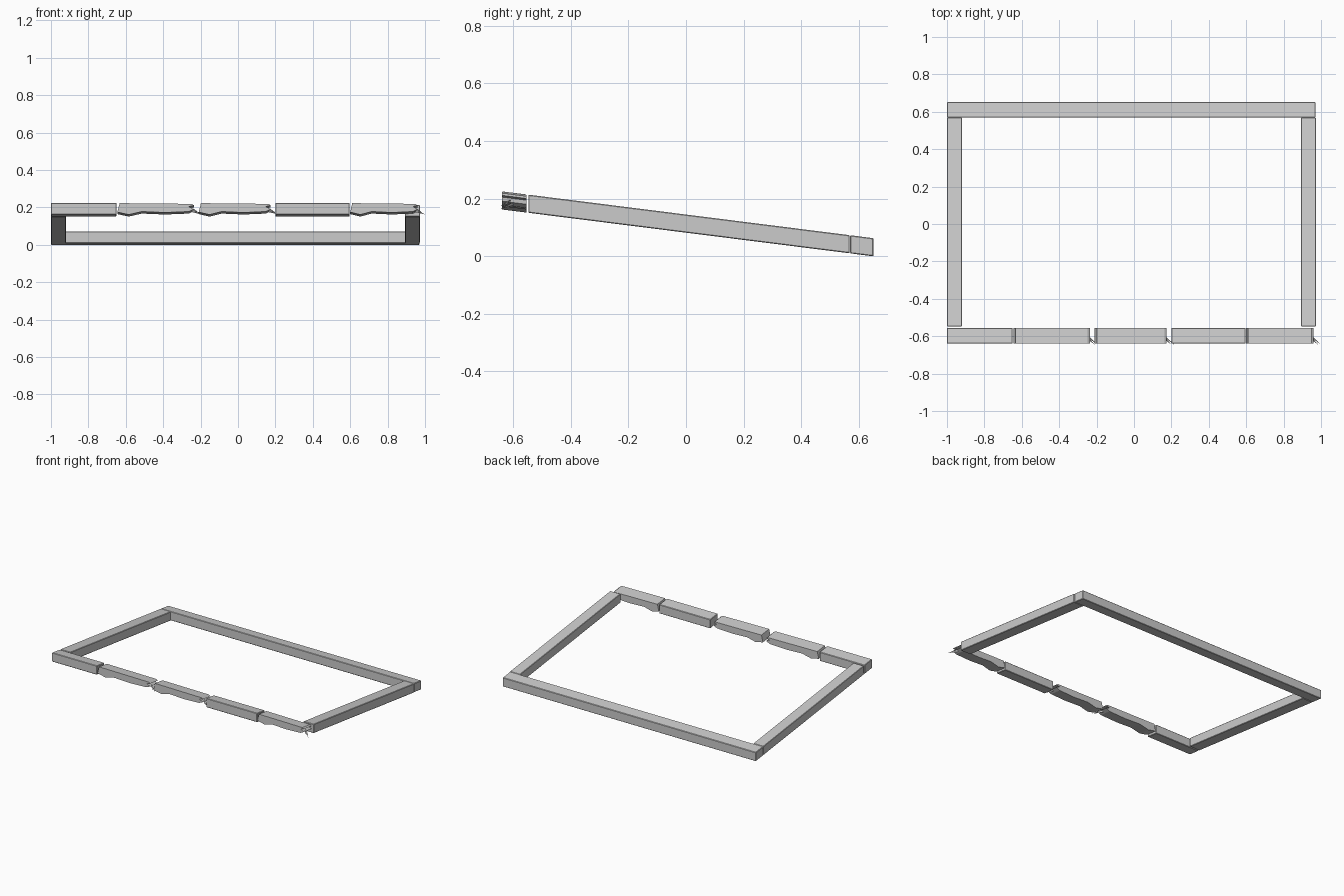
import bpy
import bmesh

cube = bpy.data.objects.get("Cube")
if cube:
    bpy.data.objects.remove(cube, do_unlink=True)

grey = bpy.data.materials.new("plain_grey")
grey.use_nodes = True
colour = (0.6, 0.6, 0.6, 1)
grey.diffuse_color = colour
grey.node_tree.nodes["Principled BSDF"].inputs["Base Color"].default_value = colour

THICK = 0.063
FRONT = -0.64
BACK = -0.555


def top_height(y):
    """Height of the sloping top surface at depth y."""
    return 0.225 - 0.126 * (y - FRONT)


def finish(name, bm):
    bmesh.ops.recalc_face_normals(bm, faces=bm.faces)
    mesh = bpy.data.meshes.new(name)
    bm.to_mesh(mesh)
    bm.free()
    mesh.materials.append(grey)
    obj = bpy.data.objects.new(name, mesh)
    bpy.context.collection.objects.link(obj)
    return obj


def sloped_prism(name, outline, y0, y1):
    """Extrude an (x, depth below top) outline along the slope."""
    bm = bmesh.new()
    near = [bm.verts.new((x, y0, top_height(y0) + d)) for x, d in outline]
    far = [bm.verts.new((x, y1, top_height(y1) + d)) for x, d in outline]
    bm.faces.new(near)
    bm.faces.new(far)
    n = len(outline)
    for i in range(n):
        j = (i + 1) % n
        bm.faces.new((near[i], near[j], far[j], far[i]))
    return finish(name, bm)


def beam(name, x0, x1, y0, y1):
    outline = [(x0, 0), (x1, 0), (x1, -THICK), (x0, -THICK)]
    obj = sloped_prism(name, outline, y0, y1)
    bevel = obj.modifiers.new("worn_edges", "BEVEL")
    bevel.width = 0.003
    bevel.segments = 1


def splinter(name, base, tip):
    """Thin spike with a triangular root."""
    bm = bmesh.new()
    x, y, z = base
    root = [bm.verts.new(p) for p in
            ((x, y, z + 0.006), (x, y - 0.012, z), (x - 0.01, y, z - 0.006))]
    end = bm.verts.new(tip)
    bm.faces.new(root)
    for i in range(3):
        bm.faces.new((root[i], root[(i + 1) % 3], end))
    finish(name, bm)


# Main frame
beam("back_beam", -1.0, 0.97, 0.57, 0.652)
beam("right_beam", -1.0, -0.92, -0.548, 0.569)
beam("left_beam", 0.893, 0.973, -0.548, 0.569)

# Intact blocks of the front beam
beam("front_block_end", -1.0, -0.65, FRONT, BACK)
beam("front_block_middle", 0.2, 0.597, FRONT, BACK)

# Broken blocks: fraction of length, depth below top
broken = [(0.03, -0.002), (0.97, -0.006), (1.0, -0.014), (0.93, -0.02),
          (1.0, -0.034), (0.93, -0.047), (0.62, -0.052), (0.32, -0.047),
          (0.15, -0.063), (0.0, -0.05)]
for i, (start, length) in enumerate([(-0.645, 0.41), (-0.21, 0.385), (0.6, 0.36)]):
    outline = [(start + f * length, d) for f, d in broken]
    sloped_prism(f"broken_block_{i + 1}", outline, FRONT, BACK)
    end = start + length
    splinter(f"upper_splinter_{i + 1}", (end - 0.006, -0.61, 0.19), (end + 0.025, -0.645, 0.173))
    splinter(f"lower_splinter_{i + 1}", (end - 0.006, -0.6, 0.182), (end + 0.04, -0.645, 0.163))
